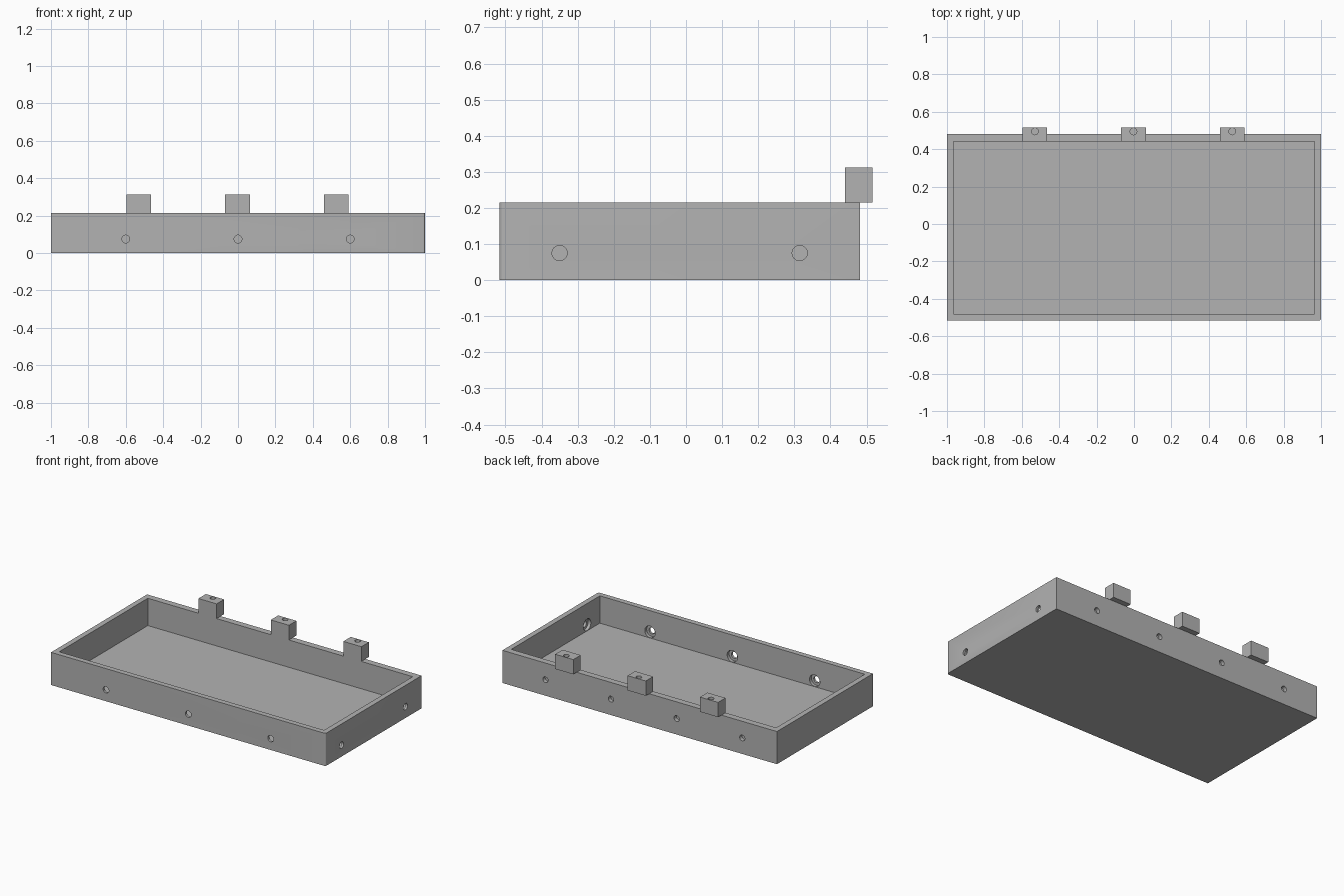
import bpy
import bmesh
import math
from mathutils import Matrix, Vector

if "Cube" in bpy.data.objects:
    bpy.data.objects.remove(bpy.data.objects["Cube"], do_unlink=True)

grey = bpy.data.materials.new("plain grey")
grey.use_nodes = True
grey.diffuse_color = (0.45, 0.45, 0.45, 1)
grey.node_tree.nodes["Principled BSDF"].inputs["Base Color"].default_value = grey.diffuse_color


def make_object(name, bm):
    mesh = bpy.data.meshes.new(name)
    bm.to_mesh(mesh)
    bm.free()
    obj = bpy.data.objects.new(name, mesh)
    bpy.context.collection.objects.link(obj)
    return obj


def box(name, low, high, round_corner=False):
    low, high = Vector(low), Vector(high)
    bm = bmesh.new()
    bmesh.ops.create_cube(bm, size=1)
    for v in bm.verts:
        v.co = (low + high) / 2 + v.co * (high - low)
    if round_corner:
        # only the upright edge at the front +x corner is eased
        edge = [e for e in bm.edges
                if all(v.co.x > 0 and v.co.y < 0 for v in e.verts)]
        bmesh.ops.bevel(bm, geom=edge, offset=0.012, segments=3,
                        profile=0.5, affect='EDGES')
    return make_object(name, bm)


def drill(start, direction, radius, depth):
    """Cylinder cutter running from start along direction."""
    direction = Vector(direction)
    turn = direction.to_track_quat('Z', 'Y').to_matrix().to_4x4()
    middle = Vector(start) + direction * depth / 2
    bm = bmesh.new()
    bmesh.ops.create_cone(bm, cap_ends=True, segments=32, radius1=radius,
                          radius2=radius, depth=depth,
                          matrix=Matrix.Translation(middle) @ turn)
    return make_object("hole_cutter", bm)


def cut(obj, cutters):
    """Subtract the cutters, bake the result and remove the cutters."""
    for c in cutters:
        c.hide_render = True
        mod = obj.modifiers.new("cut", 'BOOLEAN')
        mod.operation, mod.solver, mod.object = 'DIFFERENCE', 'EXACT', c
    graph = bpy.context.evaluated_depsgraph_get()
    graph.update()
    result = bpy.data.meshes.new_from_object(obj.evaluated_get(graph))
    obj.modifiers.clear()
    obj.data = result
    for c in cutters:
        bpy.data.objects.remove(c, do_unlink=True)
    obj.data.materials.clear()
    obj.data.materials.append(grey)
    bpy.ops.object.select_all(action='DESELECT')
    obj.select_set(True)
    bpy.context.view_layer.objects.active = obj
    bpy.ops.object.shade_smooth_by_angle(angle=math.radians(25))


FRONT, BACK, TOP = -0.517, 0.482, 0.215
WALL, SCREW_Z = 0.035, 0.075
SCREW_R, HEAD_R, HEAD_DEPTH = 0.021, 0.038, 0.02

# Open tray with a thicker back wall
tray = box("tray", (-1, FRONT, 0), (1, BACK, TOP), round_corner=True)
cutters = [box("cavity_cutter", (-1 + WALL, FRONT + WALL, WALL),
               (1 - WALL, 0.44, TOP + 0.1))]

# Counterbored screw holes through the front and +x walls
screws = [((x, FRONT, SCREW_Z), Vector((0, 1, 0))) for x in (-0.6, 0, 0.6)]
screws += [((1, y, SCREW_Z), Vector((-1, 0, 0))) for y in (-0.35, 0.315)]
for spot, inward in screws:
    spot = Vector(spot)
    cutters.append(drill(spot - inward * 0.02, inward, SCREW_R, 0.08))
    cutters.append(drill(spot + inward * (WALL - HEAD_DEPTH), inward, HEAD_R, 0.06))

# Blind holes in the outside of the back wall
for i in range(4):
    x = 0.687 - 0.478 * i
    cutters.append(drill((x, BACK + 0.02, 0.105), (0, -1, 0), 0.019, 0.045))
cut(tray, cutters)

# Mounting blocks on the back rim, each with a blind hole in its top
for side, x in (("right", -0.53), ("middle", -0.003), ("left", 0.525)):
    block = box("mounting_block_" + side, (x - 0.066, 0.44, TOP),
                (x + 0.066, 0.517, 0.312))
    cut(block, [drill((x, 0.495, 0.33), (0, 0, -1), 0.018, 0.08)])
